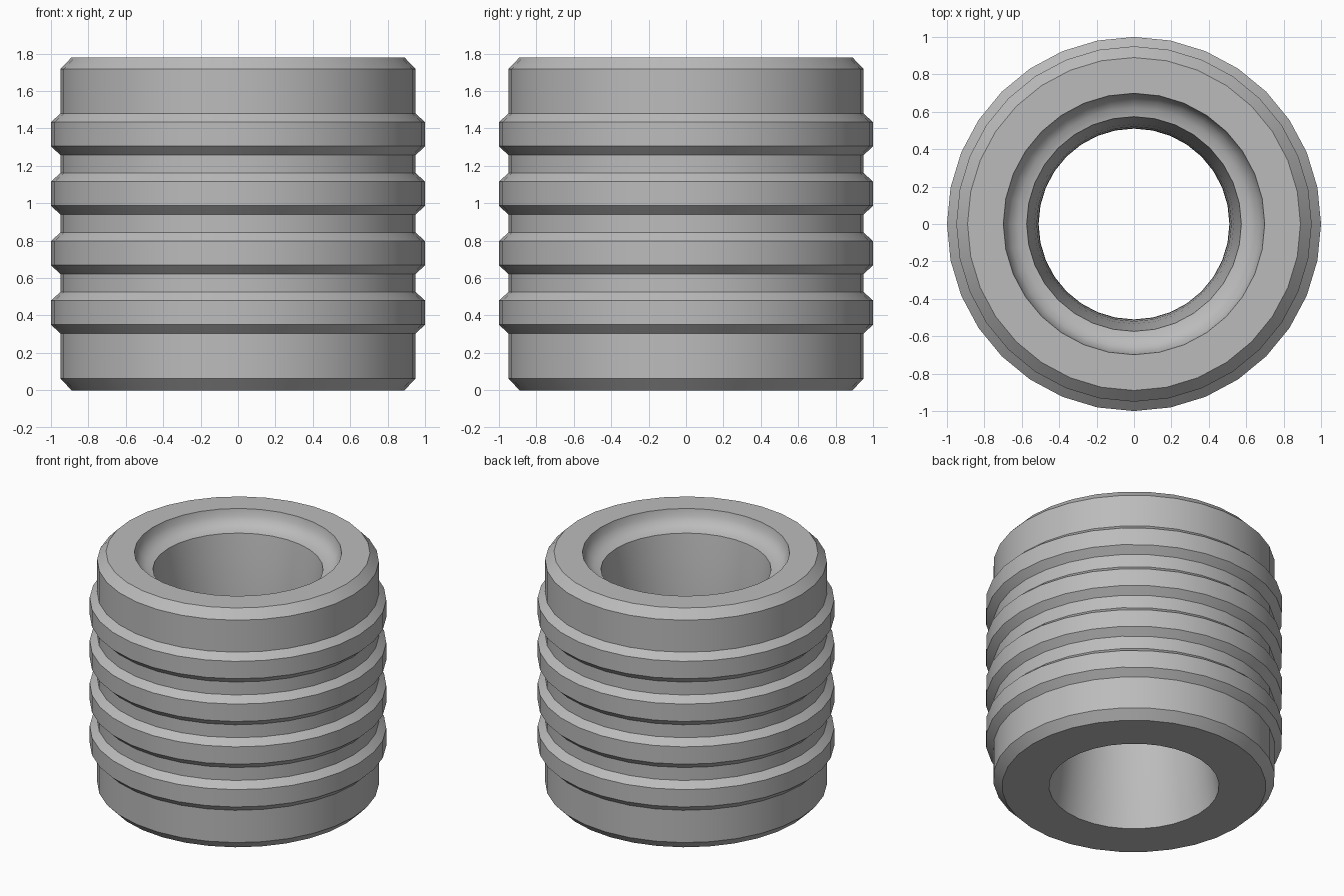
import bpy, bmesh, math

cube = bpy.data.objects.get("Cube")
if cube:
    bpy.data.objects.remove(cube, do_unlink=True)

SIDES = 32
HEIGHT = 1.78
BODY, RIB, FACE = 0.95, 1.0, 0.89
COVE, BORE, WAIST = 0.125, 0.574, 0.51

# Single grey finish
grey = bpy.data.materials.new("plain grey")
grey.use_nodes = True
colour = (0.5, 0.5, 0.5, 1)
grey.diffuse_color = colour
grey.node_tree.nodes["Principled BSDF"].inputs["Base Color"].default_value = colour

# Outer wall, bottom to top, with chamfered ends and four raised ribs
profile = [(FACE, 0), (BODY, 0.063)]
for i in range(4):
    z = 0.303 + i * 0.318
    profile += [(BODY, z), (RIB, z + 0.048), (RIB, z + 0.177), (BODY, z + 0.222)]
profile += [(BODY, HEIGHT - 0.063), (FACE, HEIGHT)]

# Rounded cove at the top of the bore
for i in range(5):
    a = math.pi / 2 * i / 4
    profile.append((BORE + COVE * math.cos(a), HEIGHT - COVE * math.sin(a)))

# Gently waisted bore down to the bottom
ledge = HEIGHT - COVE
for i in range(1, 11):
    t = 1 - i / 10
    profile.append((WAIST + (BORE - WAIST) * (2 * t - 1) ** 2, ledge * t))

# Revolve the closed profile
bm = bmesh.new()
rings = []
for s in range(SIDES):
    a = 2 * math.pi * s / SIDES
    rings.append([bm.verts.new((r * math.cos(a), r * math.sin(a), z)) for r, z in profile])
n = len(profile)
for s in range(SIDES):
    here, there = rings[s], rings[(s + 1) % SIDES]
    for i in range(n):
        j = (i + 1) % n
        bm.faces.new((here[i], there[i], there[j], here[j]))
bmesh.ops.recalc_face_normals(bm, faces=bm.faces)
mesh = bpy.data.meshes.new("ribbed_sleeve")
bm.to_mesh(mesh)
bm.free()
mesh.materials.append(grey)

sleeve = bpy.data.objects.new("ribbed_sleeve", mesh)
bpy.context.collection.objects.link(sleeve)
bpy.context.view_layer.objects.active = sleeve
sleeve.select_set(True)
bpy.ops.object.shade_smooth_by_angle(angle=math.radians(30))
